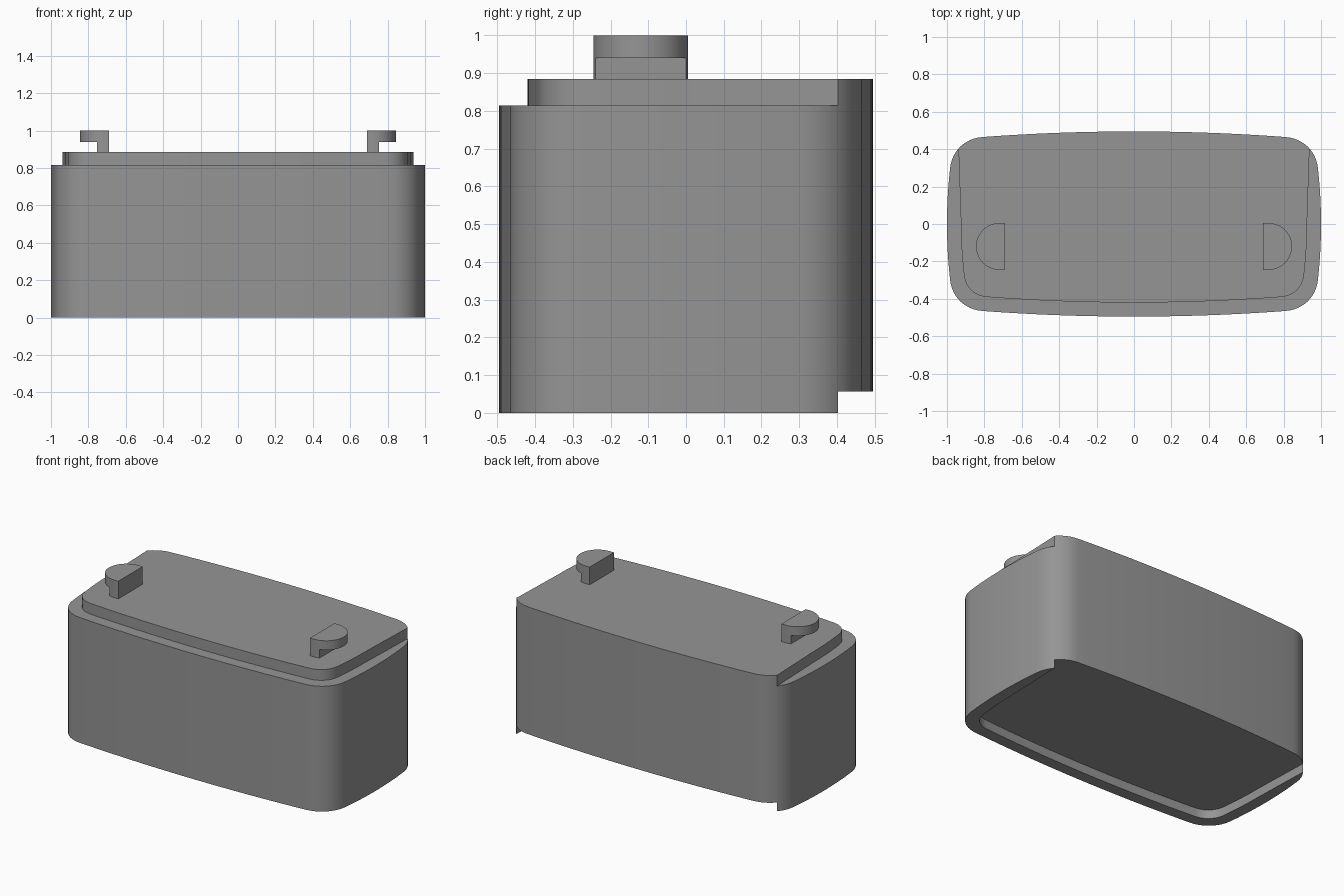
import bpy, bmesh, math
from mathutils import Vector

if "Cube" in bpy.data.objects:
    bpy.data.objects.remove(bpy.data.objects["Cube"])

grey = bpy.data.materials.new("mid grey")
grey.diffuse_color = (0.3, 0.3, 0.3, 1)
grey.use_nodes = True
grey.node_tree.nodes["Principled BSDF"].inputs["Base Color"].default_value = grey.diffuse_color

Z_BASE, Z_RECESS, Z_LEDGE, Z_TOP = 0.0, 0.057, 0.815, 0.885
Y_CUT = 0.403       # the ledge and the recess rim end here


def quarter(inset):
    """Bowed quarter outline from the side middle to the end middle."""
    a, b = 0.81, 0.30
    s = 0.075 if inset else 0.0
    if inset:
        a, b = 0.79, 0.28
    side = [Vector((1 - s - 0.017 * t * t, b * t)) for t in [i / 6 for i in range(7)]]
    end = [Vector((a * t, 0.495 - s - 0.03 * t * t)) for t in [1 - i / 10 for i in range(11)]]
    p0, p3 = side[-1], end[0]
    h = 0.55
    p1 = p0 + Vector((-0.01, (p3.y - p0.y) * h))
    p2 = p3 + Vector(((p0.x - p3.x) * h, -0.007))
    corner = []
    for i in range(1, 12):
        t = i / 12
        corner.append(p0 * (1 - t)**3 + p1 * 3 * t * (1 - t)**2
                      + p2 * 3 * t * t * (1 - t) + p3 * t**3)
    return side + corner + end


def mirrored(half, sx):
    """Continue a path that ends on x = 0 with its mirror image."""
    return half + [Vector((-p.x, p.y)) for p in reversed(half[:-1])]


def finish(bm, name):
    bmesh.ops.remove_doubles(bm, verts=bm.verts, dist=1e-5)
    bmesh.ops.recalc_face_normals(bm, faces=bm.faces)
    me = bpy.data.meshes.new(name)
    bm.to_mesh(me)
    bm.free()
    me.materials.append(grey)
    ob = bpy.data.objects.new(name, me)
    bpy.context.collection.objects.link(ob)
    bpy.ops.object.select_all(action='DESELECT')
    ob.select_set(True)
    bpy.context.view_layer.objects.active = ob
    bpy.ops.object.shade_smooth_by_angle(angle=math.radians(30))
    return ob


def add_face(bm, pts):
    unique = [p for i, p in enumerate(pts) if (Vector(p) - Vector(pts[i - 1])).length > 1e-6]
    bm.faces.new([bm.verts.new(p) for p in unique])


def wall(bm, path, z0, z1):
    for p, q in zip(path, path[1:]):
        add_face(bm, [(*p, z0), (*q, z0), (*q, z1), (*p, z1)])


# Outlines: outer back part, outer front part, inset front part
outer, inner = quarter(False), quarter(True)
k = next(i for i, p in enumerate(outer) if p.y > Y_CUT)
f = (Y_CUT - outer[k - 1].y) / (outer[k].y - outer[k - 1].y)
cut = outer[k - 1].lerp(outer[k], f)
back = mirrored([cut] + outer[k:], -1)
upper = [cut] + outer[k - 1:0:-1]
flip = lambda pts: [Vector((p.x, -p.y)) for p in pts]
front = mirrored(upper + flip(outer), -1)
straight = [cut.lerp(inner[0], (cut.y - p.y) / cut.y) for p in upper]
inset = mirrored(straight + flip(inner), -1)

# Body: outer walls, raised top, front ledge and open-backed underside recess
bm = bmesh.new()
wall(bm, front, Z_BASE, Z_RECESS)
wall(bm, front, Z_RECESS, Z_LEDGE)
wall(bm, back, Z_RECESS, Z_LEDGE)
wall(bm, back, Z_LEDGE, Z_TOP)
for z0, z1, z_rim, z_flat in ((Z_BASE, Z_RECESS, Z_BASE, Z_RECESS),
                              (Z_LEDGE, Z_TOP, Z_LEDGE, Z_TOP)):
    wall(bm, inset, z0, z1)
    for i in range(len(front) - 1):
        add_face(bm, [(*p, z_rim) for p in (front[i], front[i + 1], inset[i + 1], inset[i])])
    add_face(bm, [(*p, z_flat) for p in inset + back[-2:0:-1]])
finish(bm, "body")

# Hooks: D-shaped heads overhanging a post cut from the same D
CX, CY, R, X_FLAT, X_POST = 0.72, -0.12, 0.125, 0.69, 0.755
lim = math.acos((X_POST - CX) / R)
near = lambda s: [(X_FLAT, CY + s * R)] + [
    (CX + R * math.cos(a), CY + s * R * math.sin(a))
    for a in [math.pi / 2 + (lim - math.pi / 2) * i / 4 for i in range(5)]]
arc = [(CX + R * math.cos(lim * (1 - i / 8)), CY + R * math.sin(lim * (1 - i / 8)))
       for i in range(17)]
post = near(1) + near(-1)[::-1]
head = near(1) + arc[1:-1] + near(-1)[::-1]
for side, name in ((1, "right_hook"), (-1, "left_hook")):
    place = lambda pts: [(side * x, y) for x, y in pts]
    bm = bmesh.new()
    wall(bm, place(head + head[:1]), 0.94, 1.0)
    wall(bm, place(post + post[:1]), Z_TOP, 0.94)
    add_face(bm, [(*p, 1.0) for p in place(head)])
    add_face(bm, [(*p, 0.94) for p in place(arc)])
    finish(bm, name)
